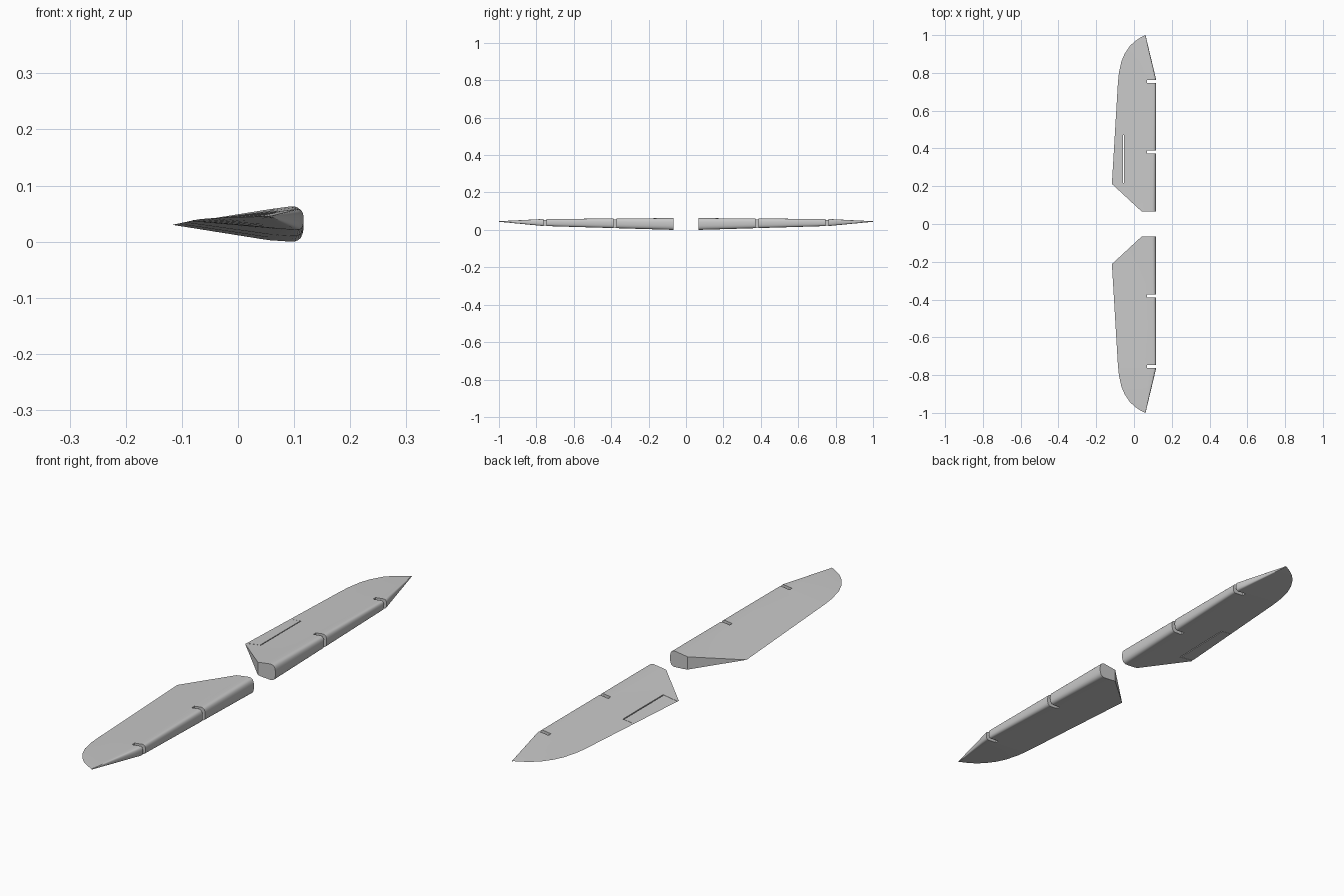
import bpy, bmesh, math
from mathutils import Vector

if "Cube" in bpy.data.objects:
    bpy.data.objects.remove(bpy.data.objects["Cube"])

grey = bpy.data.materials.new("light_grey")
grey.diffuse_color = (0.58, 0.58, 0.58, 1)
grey.use_nodes = True
grey.node_tree.nodes["Principled BSDF"].inputs["Base Color"].default_value = grey.diffuse_color


def lerp(table, y):
    """Piecewise linear lookup in a list of (y, value)."""
    for (a, va), (b, vb) in zip(table, table[1:]):
        if y <= b:
            return va + (vb - va) * (y - a) / (b - a)
    return table[-1][1]


# Planform edges and heights along the span
TRAIL = [(.067, -.1255), (.212, -.117), (.75, -.085), (.80, -.080), (.86, -.067), (.90, -.050),
         (.94, -.024), (.968, .005), (.987, .034), (1, .059)]
LEAD = [(.067, .117), (.765, .117), (1, .061)]
TOP = [(.067, .063), (.765, .058), (1, .0465)]
BOTTOM = [(.067, 0), (.765, .021), (1, .0435)]
TRAIL_Z = [(.067, .029), (.212, .030), (.765, .037), (1, .045)]
STATIONS = [.067, .212, .38, .57, .75, .765, .80, .83, .86, .88, .90, .92, .94, .955, .968, .978, .987, .994, 1]

# Blunt nose: distance behind leading edge and height, in thicknesses
NOSE = [(.95, .42), (.35, .5), (.24, .49), (.15, .455), (.08, .39), (.03, .28), (.005, .15), (0, 0),
        (.005, -.15), (.03, -.28), (.08, -.39), (.15, -.455), (.24, -.49), (.35, -.5), (.95, -.46)]


def section(y):
    xt, xl = lerp(TRAIL, y), lerp(LEAD, y)
    zt, zb = lerp(TOP, y), lerp(BOTTOM, y)
    t = zt - zb
    k = min(t, (xl - xt) / 1.9)
    return [(xt, lerp(TRAIL_Z, y))] + [(xl - d * k, (zt + zb) / 2 + h * t) for d, h in NOSE]


def box_cutter(x0, x1, y0, y1):
    bpy.ops.mesh.primitive_cube_add(size=1, location=((x0 + x1) / 2, (y0 + y1) / 2, .03))
    ob = bpy.context.object
    ob.name = "slot_cutter"
    ob.scale = (x1 - x0, y1 - y0, .3)
    ob.hide_render = True
    return ob


def cut(ob, cutter):
    mod = ob.modifiers.new("slot", 'BOOLEAN')
    mod.object, mod.operation, mod.solver = cutter, 'DIFFERENCE', 'EXACT'
    bpy.context.view_layer.objects.active = ob
    bpy.ops.object.modifier_apply(modifier=mod.name)
    bpy.data.objects.remove(cutter)


def elevator(name, side):
    # Lofted half
    bm = bmesh.new()
    rings = [[bm.verts.new((x, side * y, z)) for x, z in section(y)] for y in STATIONS]
    n = len(rings[0])
    for a, b in zip(rings, rings[1:]):
        for i in range(n):
            j = (i + 1) % n
            bm.faces.new((a[i], a[j], b[j], b[i]))
    bm.faces.new(rings[0])
    bm.faces.new(rings[-1])
    bmesh.ops.recalc_face_normals(bm, faces=bm.faces)
    # Slanted inner corner
    res = bmesh.ops.bisect_plane(bm, geom=bm.verts[:] + bm.edges[:] + bm.faces[:], dist=1e-6,
                                 plane_co=(.04, side * .067, 0),
                                 plane_no=Vector((-.145, -side * .157, 0)), clear_outer=True)
    edges = [e for e in res["geom_cut"] if isinstance(e, bmesh.types.BMEdge)]
    bmesh.ops.holes_fill(bm, edges=edges)
    bmesh.ops.recalc_face_normals(bm, faces=bm.faces)
    me = bpy.data.meshes.new(name)
    bm.to_mesh(me)
    bm.free()
    me.materials.append(grey)
    ob = bpy.data.objects.new(name, me)
    bpy.context.collection.objects.link(ob)

    # Hinge notches in the leading edge
    for y in (.38, .754):
        cut(ob, box_cutter(.069, .2, side * y - .008, side * y + .008))
    # Trim tab outline on one half only
    if side > 0:
        cut(ob, box_cutter(-.057, -.053, .218, .472))
        cut(ob, box_cutter(-.2, -.055, .2185, .2200))
        cut(ob, box_cutter(-.2, -.055, .4705, .4715))

    bpy.ops.object.select_all(action='DESELECT')
    ob.select_set(True)
    bpy.context.view_layer.objects.active = ob
    bpy.ops.object.shade_smooth_by_angle(angle=math.radians(30))


elevator("elevator_with_trim_tab", 1)
elevator("elevator_plain", -1)
